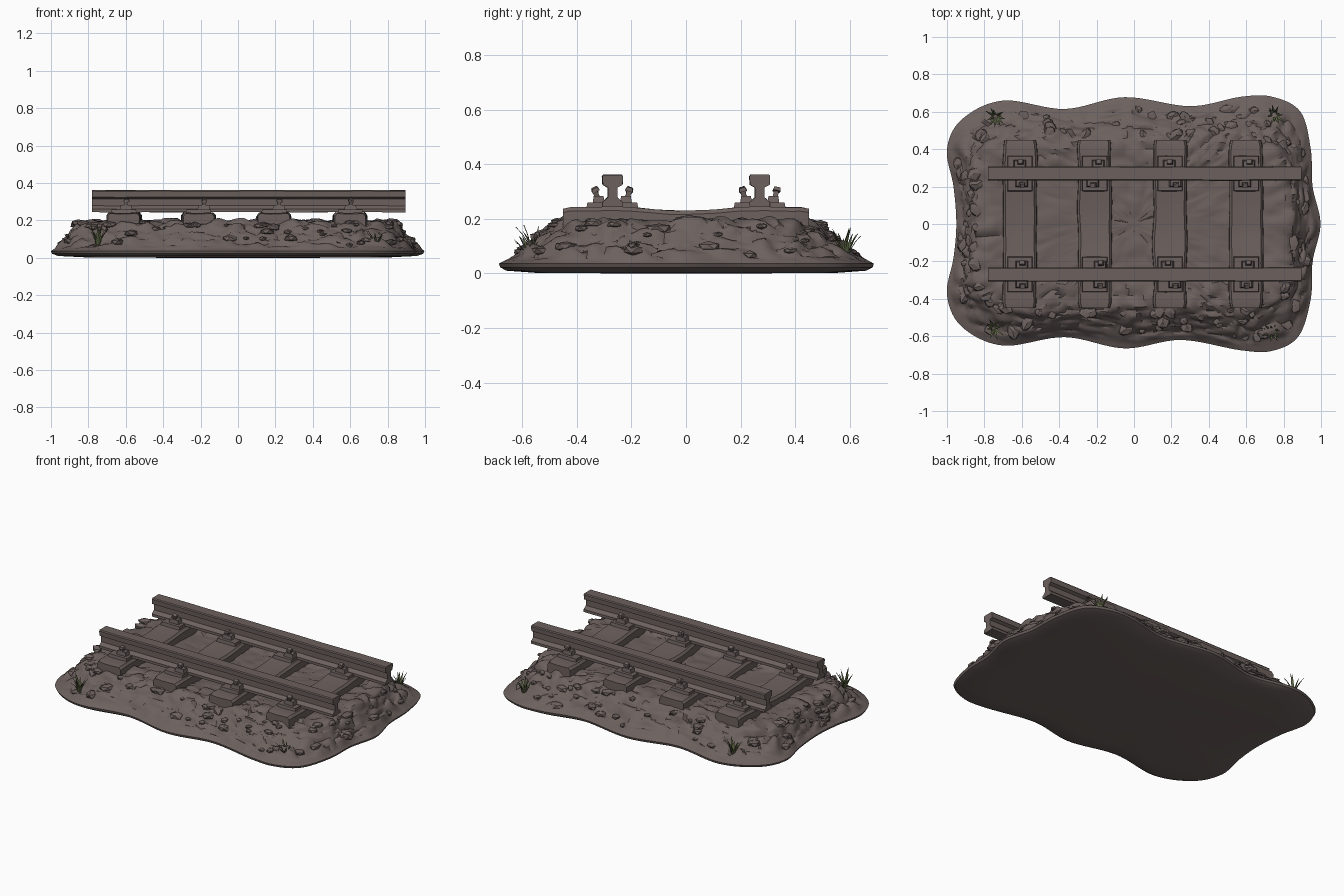
import bpy, bmesh, math, random
from mathutils import Vector, Matrix, noise

if "Cube" in bpy.data.objects:
    bpy.data.objects.remove(bpy.data.objects["Cube"])

random.seed(4)


def material(name, col):
    m = bpy.data.materials.new(name)
    m.diffuse_color = (*col, 1)
    m.use_nodes = True
    m.node_tree.nodes["Principled BSDF"].inputs["Base Color"].default_value = m.diffuse_color
    return m


EARTH = material("grey brown", (0.150, 0.119, 0.110))
GRASS = material("dull green", (0.105, 0.125, 0.055))


def loft(bm, rings, caps=True):
    """Skin closed rings of equal length and cap both ends."""
    vs = [[bm.verts.new(p) for p in r] for r in rings]
    n = len(vs[0])
    for a, b in zip(vs, vs[1:]):
        for i in range(n):
            j = (i + 1) % n
            bm.faces.new((a[i], a[j], b[j], b[i]))
    if caps:
        bm.faces.new(vs[0][::-1])
        bm.faces.new(vs[-1])
    return vs


def box(bm, centre, size, rot=None, taper=1.0):
    r = bmesh.ops.create_cube(bm, size=1)["verts"]
    for v in r:
        k = taper if v.co.z > 0 else 1
        p = Vector((v.co.x * size[0] * k, v.co.y * size[1] * k, v.co.z * size[2]))
        v.co = (rot @ p if rot else p) + Vector(centre)


def finish(bm, name, mat, angle=35):
    bmesh.ops.recalc_face_normals(bm, faces=bm.faces)
    me = bpy.data.meshes.new(name)
    bm.to_mesh(me)
    bm.free()
    ob = bpy.data.objects.new(name, me)
    bpy.context.collection.objects.link(ob)
    me.materials.append(mat)
    bpy.ops.object.select_all(action='DESELECT')
    ob.select_set(True)
    bpy.context.view_layer.objects.active = ob
    bpy.ops.object.shade_smooth_by_angle(angle=math.radians(angle))
    return ob


def lerp_table(t, table):
    for (a, va), (b, vb) in zip(table, table[1:]):
        if t <= b:
            return va + (vb - va) * (t - a) / (b - a)
    return table[-1][1]


# wavy outline of the gravel bed
OUT = [(-1, .4), (-.92, .56), (-.7, .66), (-.37, .615), (-.05, .678), (.3, .63),
       (.57, .68), (.74, .68), (.89, .6), (.945, .4), (.955, .2), (.997, 0),
       (.955, -.2), (.945, -.4), (.88, -.6), (.74, -.678), (.57, -.675), (.25, -.62),
       (-.05, -.665), (-.37, -.605), (-.7, -.65), (-.92, -.55), (-1, -.38),
       (-.965, -.18), (-.95, 0), (-.965, .2)]
outline = []
for i in range(len(OUT)):
    a, b, c, d = (Vector(OUT[(i + k) % len(OUT)]) for k in (-1, 0, 1, 2))
    for s in range(9):
        t = s / 9
        outline.append(.5 * (2 * b + (c - a) * t + (2 * a - 5 * b + 4 * c - d) * t * t
                             + (3 * b - a - 3 * c + d) * t ** 3))


def shoulder(p):
    """Project an outline point to the rounded edge of the flat top."""
    return p * (abs(p.x / .84) ** 5 + abs(p.y / .46) ** 5) ** -.2


SLOPE = [(0, .036), (.12, .05), (.35, .083), (.6, .125), (.85, .172), (1, .185)]


def stony(x, y, z, m):
    """Add angular stone bumps of strength m."""
    q = Vector((x, y, z * 1.2)) * 10 + Vector((3.1, 7.7, 0))
    q += noise.noise_vector(q * .8) * .35
    d, pts = noise.voronoi(q)
    cell = noise.cell(pts[0] * 9.7)
    h = min(1, (d[1] - d[0]) * 2.2) * .02 + cell * .008 - .009
    h += noise.noise(q * 2.5) * .005
    k = 1 + h * .5 * m
    return Vector((x * k, y * k, z + h * m))


# gravel bed: underside, rim, stony slope, flat top
bm = bmesh.new()
rings = [[Vector((p.x * k, p.y * k, z)) for p in outline]
         for k, z in ((.3, 0), (.8, .002), (.96, .01), (.993, .022))]
slope_rings = []
for j in range(25):
    s = j / 24
    ring = []
    for p in outline:
        q = p.lerp(shoulder(p), s)
        ring.append(stony(q.x, q.y, lerp_table(s, SLOPE), min(1, max(0, (s - .06) * 4))))
    slope_rings.append(ring)
rings += slope_rings
for j in range(1, 24):
    k = 1 - j / 24
    ring = []
    for p in outline:
        q = shoulder(p) * k
        m = .9 if abs(q.y) > .3 or abs(q.x) > .72 else .4
        ring.append(stony(q.x, q.y, .185 + .01 * (m > .5), m))
    rings.append(ring)
loft(bm, rings)
finish(bm, "gravel_bed", EARTH, 38)

# loose stones half sunk in the slope
bm = bmesh.new()
for i in range(110):
    c = random.choice(slope_rings[random.randint(7, 23)])
    r = random.uniform(.016, .038)
    vs = bmesh.ops.create_icosphere(bm, subdivisions=1, radius=r)["verts"]
    rot = Matrix.Rotation(random.uniform(0, 6.28), 3, 'Z')
    for v in vs:
        v.co *= random.uniform(.8, 1.15)
        v.co.x *= 1.3
        v.co.z *= .6
        v.co = rot @ v.co + c - Vector((0, 0, r * .15))
finish(bm, "loose_stones", EARTH, 25)

# wooden sleepers, worn between the rails
SLEEPERS = (-.61, -.21, .193, .6)
for n, cx in enumerate(SLEEPERS):
    bm = bmesh.new()
    rings = []
    for j in range(31):
        y = -.45 + .9 * j / 30
        w = .089 + .008 * noise.noise(Vector((n * 5, y * 5, 0)))
        shift = .007 * noise.noise(Vector((n * 3, y * 4, 9)))
        dip = .013 * max(0, math.cos(y / .2 * math.pi / 2)) if abs(y) < .2 else 0
        top = .243 - dip + .003 * noise.noise(Vector((n, y * 9, 4)))
        if j in (0, 30):
            w, top = w - .006, top - .006
        prof = [(-w - .004, .12), (-w, top - .014), (-w + .012, top), (-w * .3, top - .003),
                (w * .3, top - .002), (w - .012, top), (w, top - .014), (w + .004, .12)]
        rings.append([Vector((cx + shift + x, y, z)) for x, z in prof])
    loft(bm, rings)
    finish(bm, f"sleeper_{n + 1}", EARTH)

# steel rails with an I-shaped profile
HALF = [(.038, .245), (.038, .262), (.017, .280), (.017, .316), (.036, .326), (.038, .357), (.033, .363)]
for side, name in ((-1, "front_rail"), (1, "back_rail")):
    bm = bmesh.new()
    prof = HALF + [(-y, z) for y, z in HALF[::-1]]
    rings = []
    for j in range(25):
        x = -.78 + 1.675 * j / 24
        dy = .003 * noise.noise(Vector((x * 3, side * 4, 0)))
        dz = .002 * noise.noise(Vector((x * 4, side * 7, 2))) - .001
        rings.append([Vector((x, side * .27 + y + dy, z + dz)) for y, z in prof])
    loft(bm, rings)
    finish(bm, name, EARTH)

    # base plates, clamps and bent spikes on every sleeper
    bm = bmesh.new()
    for cx in SLEEPERS:
        box(bm, (cx, side * .27, .249), (.135, .19, .02), taper=.96)
        for s in (-1, 1):
            ox = cx + random.uniform(-.015, .03)
            y = side * .27 + s * .05
            box(bm, (ox, y, .268), (.07, .045, .03), taper=.8)
            tilt = Matrix.Rotation(-s * random.uniform(.15, .45), 3, 'X')
            tilt = tilt @ Matrix.Rotation(random.uniform(-.25, .25), 3, 'Y')
            box(bm, (ox, y + s * .008, .287), (.018, .018, .05), tilt)
            box(bm, (ox + .003, y + s * .013, .308), (.032, .028, .014), tilt, .75)
    finish(bm, name + "_fixings", EARTH)

# grass tufts: curved tapering blades
bm = bmesh.new()
for gx, gy, gz, size in ((-.74, .575, .075, 1.0), (.75, .585, .07, 1.0),
                         (-.75, -.555, .08, 1.0), (.74, -.575, .07, .85)):
    for i in range(11):
        a = i * 2.4 + random.uniform(-.3, .3)
        out = Vector((math.cos(a), math.sin(a), 0))
        across = Vector((-out.y, out.x, 0))
        L = size * random.uniform(.07, .115)
        lean = random.uniform(.25, .75)
        base = Vector((gx, gy, gz - .015)) + out * .008
        rings = []
        for t, w in ((0, .005), (.35, .007), (.7, .0045), (1, .0006)):
            c = base + out * L * lean * t ** 1.5 + Vector((0, 0, L * t * (1.1 - lean * .3 * t)))
            rings.append([c + across * w, c + out * .0015, c - across * w, c - out * .0015])
        loft(bm, rings)
finish(bm, "grass_tufts", GRASS)
